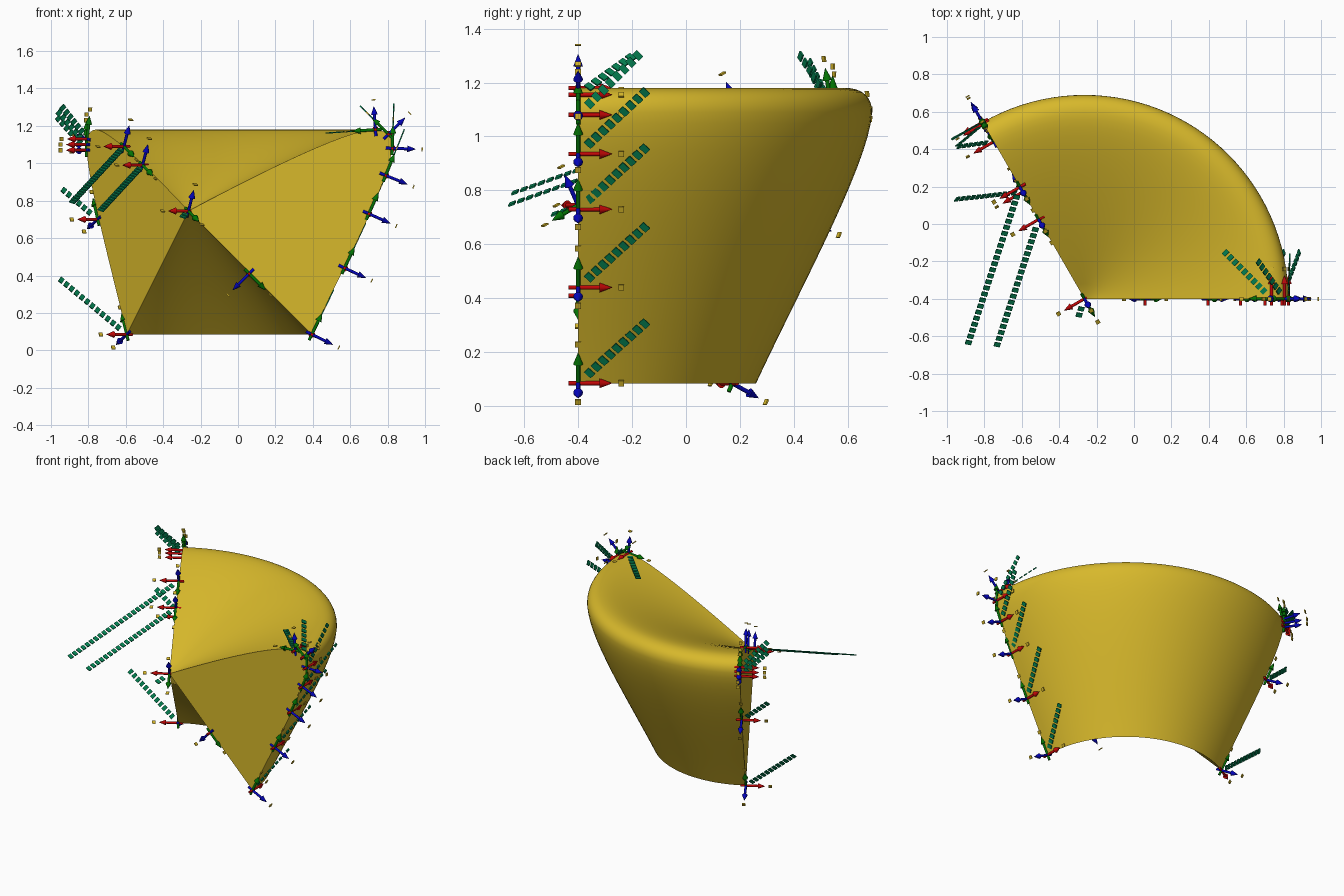
import bpy, bmesh, math
from mathutils import Vector, Matrix
from mathutils.geometry import interpolate_bezier

if "Cube" in bpy.data.objects:
    bpy.data.objects.remove(bpy.data.objects["Cube"])

AXIS = Vector((-0.265, -0.40, 0))   # revolve axis
SWEEP = math.radians(120)
STEPS = 40


def material(name, rgb):
    m = bpy.data.materials.new(name)
    m.diffuse_color = (*rgb, 1)
    m.use_nodes = True
    m.node_tree.nodes["Principled BSDF"].inputs["Base Color"].default_value = m.diffuse_color
    return m


def finish(bm, name, mat):
    me = bpy.data.meshes.new(name)
    bm.to_mesh(me)
    bm.free()
    me.materials.append(mat)
    ob = bpy.data.objects.new(name, me)
    bpy.context.collection.objects.link(ob)
    bpy.ops.object.select_all(action='DESELECT')
    ob.select_set(True)
    bpy.context.view_layer.objects.active = ob
    bpy.ops.object.shade_smooth_by_angle(angle=math.radians(35))
    return ob


gold = material("gold", (0.68, 0.48, 0.024))
red = material("red", (0.55, 0.002, 0.002))
green = material("green", (0.001, 0.17, 0.001))
blue = material("blue", (0.001, 0.001, 0.50))
label_green = material("label green", (0.001, 0.21, 0.08))

# Closed section (radius, height): outer wall, rounded lip, bowl, undercut cone
curves = [
    ((0.66, 0.085), (0.82, 0.43), (1.08, 0.90), (1.09, 1.09), 16),
    ((1.09, 1.09), (1.09, 1.15), (1.05, 1.18), (0.99, 1.18), 10),
    ((0.99, 1.18), (0.85, 1.18), (0.40, 0.96), (0.0, 0.745), 16),
]
section = []
for a, b, c, d, n in curves:
    section += [p.to_2d() for p in interpolate_bezier(
        *[Vector((*q, 0)) for q in (a, b, c, d)], n)][:-1]

# Swept body with flat end caps; all sections share the apex on the axis
bm = bmesh.new()
apex = bm.verts.new(AXIS + Vector((0, 0, 0.745)))
rings = []
for i in range(STEPS + 1):
    t = SWEEP * i / STEPS
    rings.append([bm.verts.new(AXIS + Vector((p.x * math.cos(t), p.x * math.sin(t), p.y)))
                  for p in section] + [apex])
for r0, r1 in zip(rings, rings[1:]):
    for k in range(len(r0)):
        j = (k + 1) % len(r0)
        loop = [r0[k], r1[k], r1[j], r0[j]]
        bm.faces.new(list(dict.fromkeys(loop)))
bm.faces.new(list(reversed(rings[0])))
bm.faces.new(rings[-1])
bmesh.ops.recalc_face_normals(bm, faces=bm.faces)
finish(bm, "swept_body", gold)

# Axis markers: sweep angle, radius, height, tangent angle, label length
markers = [
    (0, 0.66, 0.085, 64, 0.35), (0, 0.835, 0.44, 65, 0.36),
    (0, 0.965, 0.73, 66, 0.36), (0, 1.055, 0.935, 68, 0.36),
    (0, 1.09, 1.08, 88, 0.33), (0, 1.07, 1.155, 135, 0.30),
    (0, 1.00, 1.18, 184, 0.38), (0, 0.325, 0.41, -45, 0),
    (120, 0.66, 0.085, 64, 0.46), (120, 0.97, 0.70, 66, 0.25),
    (120, 1.09, 1.07, 88, 0.27), (120, 1.09, 1.10, 90, 0.27),
    (120, 1.08, 1.13, 100, 0.27), (120, 0.69, 1.09, 207, 0.95),
    (120, 0.49, 0.99, 207, 0.75), (120, 0.0, 0.745, 207, 0.13),
]
arrows = [bmesh.new() for _ in range(3)]
tips, labels = bmesh.new(), bmesh.new()


def cylinder(bm, place, z0, z1, r0, r1):
    bmesh.ops.create_cone(bm, cap_ends=True, segments=16, radius1=r0, radius2=r1, depth=z1 - z0,
                          matrix=place @ Matrix.Translation((0, 0, (z0 + z1) / 2)))


def plate(bm, frame, offset, angle, size):
    bmesh.ops.create_cube(bm, size=1, matrix=frame @ Matrix.Rotation(angle, 4, 'Z')
                          @ Matrix.Translation(offset) @ Matrix.Diagonal((*size, 1)))


for az, rad, z, tan, length in markers:
    a, t = math.radians(az), math.radians(tan)
    out = Vector((math.cos(a), math.sin(a), 0))
    up = Vector((0, 0, 1))
    ex = Vector((-math.sin(a), math.cos(a), 0))
    ey = out * math.cos(t) + up * math.sin(t)
    ez = ex.cross(ey)
    origin = AXIS + out * rad + up * z
    frame = Matrix.Translation(origin) @ Matrix((ex, ey, ez)).transposed().to_4x4()
    for bm, d in zip(arrows, (ex, ey, ez)):
        place = Matrix.Translation(origin) @ d.to_track_quat('Z', 'Y').to_matrix().to_4x4()
        cylinder(bm, place, -0.035, 0.08, 0.008, 0.008)
        cylinder(bm, place, 0.08, 0.125, 0.018, 0.001)
    # Small tags beyond the arrow tips
    plate(tips, frame, (0.16, 0, 0), 0, (0.022, 0.022, 0.006))
    plate(tips, frame, (0.16, 0, 0), math.pi / 2, (0.022, 0.022, 0.006))
    plate(tips, frame, (0, 0, 0.16), 0, (0.022, 0.022, 0.006))
    # Dashed label strip running diagonally between the first two arrows
    s = 0.06
    while s < length:
        plate(labels, frame, (s, 0, 0), math.pi / 4, (0.024, 0.034, 0.007))
        s += 0.036

for bm, name, mat in zip(arrows, ("red_arrows", "green_arrows", "blue_arrows"), (red, green, blue)):
    finish(bm, name, mat)
finish(tips, "arrow_tags", gold)
finish(labels, "label_strips", label_green)
